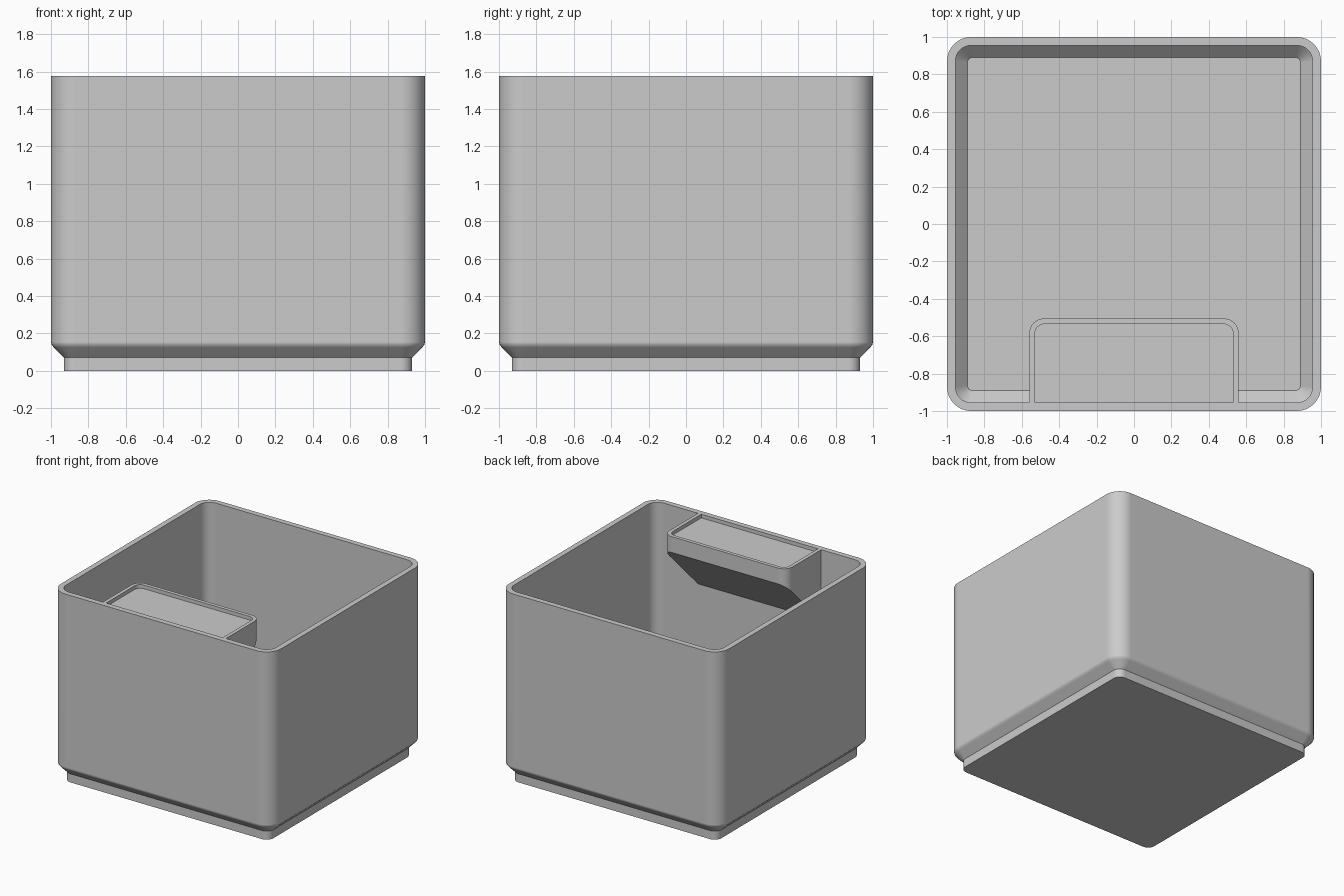
import bpy
import bmesh
from math import cos, sin, pi, radians

if "Cube" in bpy.data.objects:
    bpy.data.objects.remove(bpy.data.objects["Cube"], do_unlink=True)

TOP = 1.575      # rim height
WALL = 0.955     # half width of the inside
SEGS = 8         # segments per rounded corner

grey = bpy.data.materials.new("light grey plastic")
grey.use_nodes = True
grey.diffuse_color = (0.6, 0.6, 0.6, 1)
grey.node_tree.nodes["Principled BSDF"].inputs["Base Color"].default_value = grey.diffuse_color


def arc(cx, cy, r, start, end):
    """Points along a circular arc, angles in quarter turns."""
    steps = [start + (end - start) * i / SEGS for i in range(SEGS + 1)]
    return [(cx + r * cos(a * pi / 2), cy + r * sin(a * pi / 2)) for a in steps]


def rounded_square(half, r):
    c = half - r
    corners = [(c, c), (-c, c), (-c, -c), (c, -c)]
    return [p for q, (x, y) in enumerate(corners) for p in arc(x, y, r, q, q + 1)]


def shelf_outline(half, back, r):
    """U shape, open towards the front wall."""
    left = arc(half - r, back - r, r, 0, 1)
    right = arc(r - half, back - r, r, 1, 2)
    return [(half, -WALL)] + left + right + [(-half, -WALL)]


def skin(name, rings, closed):
    """Join successive rings with quads and cap the first and last."""
    bm = bmesh.new()
    loops = [[bm.verts.new(p) for p in ring] for ring in rings]
    n = len(loops[0])
    for a, b in zip(loops, loops[1:]):
        for i in range(n if closed else n - 1):
            j = (i + 1) % n
            bm.faces.new((a[i], a[j], b[j], b[i]))
    bm.faces.new(list(reversed(loops[0])))
    bm.faces.new(loops[-1])
    bmesh.ops.recalc_face_normals(bm, faces=bm.faces)
    mesh = bpy.data.meshes.new(name)
    bm.to_mesh(mesh)
    bm.free()
    mesh.materials.append(grey)
    obj = bpy.data.objects.new(name, mesh)
    bpy.context.collection.objects.link(obj)
    bpy.ops.object.select_all(action="DESELECT")
    obj.select_set(True)
    bpy.context.view_layer.objects.active = obj
    bpy.ops.object.shade_smooth_by_angle(angle=radians(30))
    weighted = obj.modifiers.new("flat walls", "WEIGHTED_NORMAL")
    weighted.keep_sharp = True
    return obj


# Bin body: foot, chamfer, outer wall, rim, inner wall, inner chamfer, floor
# (half width, corner radius, height)
profile = [
    (0.93, 0.06, 0), (0.93, 0.06, 0.07),
    (0.985, 0.115, 0.125), (0.996, 0.126, 0.138), (1, 0.13, 0.154),
    (1, 0.13, TOP), (WALL, 0.085, TOP),
    (WALL, 0.085, 0.16), (0.89, 0.025, 0.095),
]
skin("bin_body",
     [[(x, y, z) for x, y in rounded_square(h, r)] for h, r, z in profile], True)

# Label shelf: sloped underside, skirt, raised lip and recessed top
BACK = -0.505
outer = shelf_outline(0.56, BACK, 0.08)
inner = shelf_outline(0.53, BACK - 0.03, 0.05)
skin("label_shelf", [
    [(x, y, TOP - 0.13 + y - BACK) for x, y in outer],
    [(x, y, TOP) for x, y in outer],
    [(x, y, TOP) for x, y in inner],
    [(x, y, TOP - 0.03) for x, y in inner],
], False)
